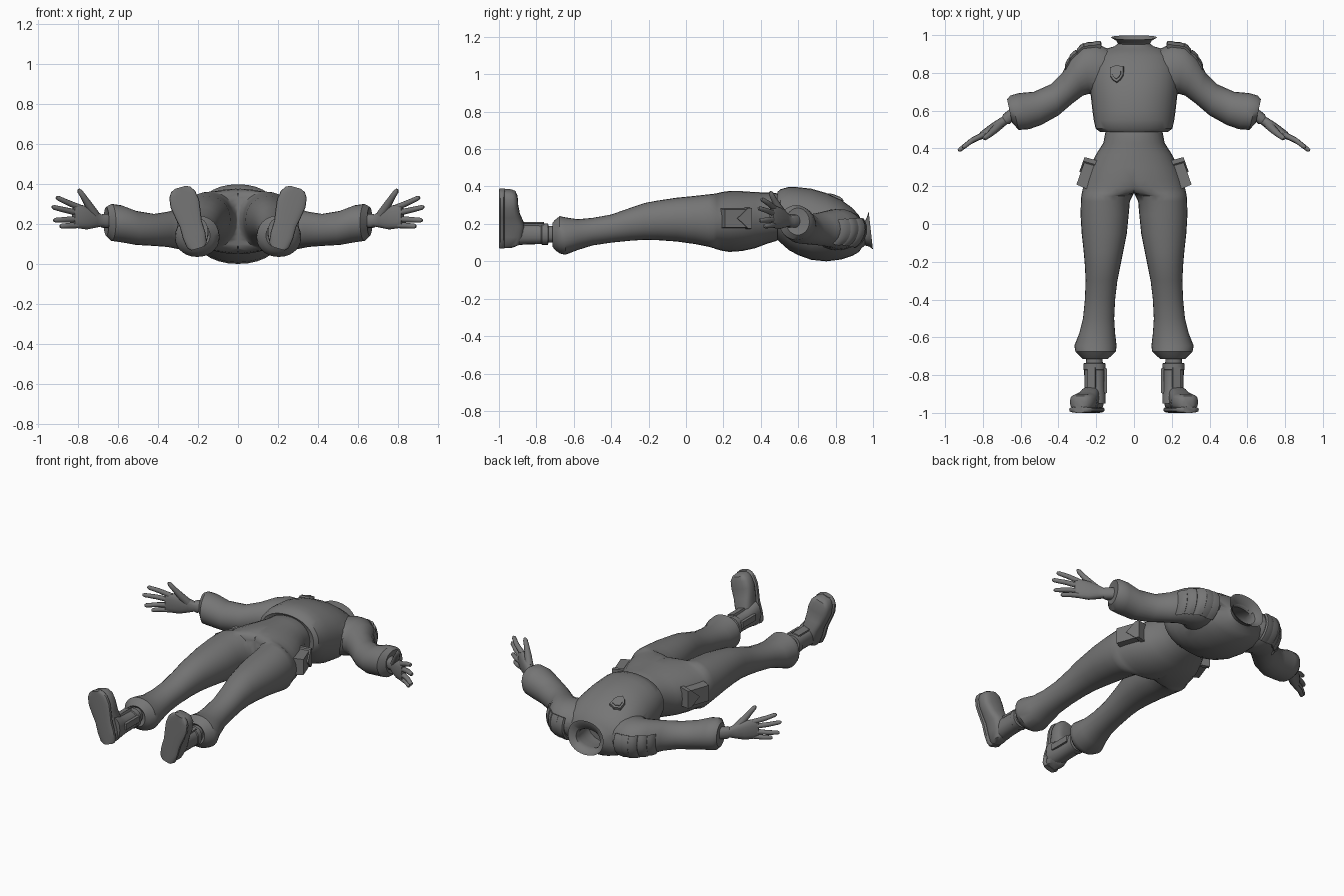
import bpy, bmesh, math
from mathutils import Vector as V, Matrix

cloth = bpy.data.materials.new("dark_cloth")
cloth.diffuse_color = (.18, .18, .18, 1)

def finish(name, bm, mirror=False):
    bmesh.ops.recalc_face_normals(bm, faces=bm.faces[:])
    me = bpy.data.meshes.new(name)
    bm.to_mesh(me)
    bm.free()
    me.materials.append(cloth)
    ob = bpy.data.objects.new(name, me)
    bpy.context.collection.objects.link(ob)
    if mirror:
        m = ob.modifiers.new("Mirror", 'MIRROR')
        m.merge_threshold = 0.0005
    return ob

def ring(c, a, b, n=24, e=2.0):
    """Superellipse ring around c with half axes a and b."""
    c, a, b = V(c), V(a), V(b)
    pts = []
    for i in range(n):
        t = 2 * math.pi * i / n
        co, si = math.cos(t), math.sin(t)
        pts.append(c + a * math.copysign(abs(co) ** (2 / e), co)
                   + b * math.copysign(abs(si) ** (2 / e), si))
    return pts

def loft(name, rings, mirror=True, caps=(True, True), halve=False):
    bm = bmesh.new()
    vs = [[bm.verts.new((max(p.x, 0), p.y, p.z) if halve else p) for p in r] for r in rings]
    n = len(vs[0])
    for r, s in zip(vs, vs[1:]):
        for i in range(n):
            bm.faces.new((r[i], r[(i + 1) % n], s[(i + 1) % n], s[i]))
    if caps[0]:
        bm.faces.new(vs[0])
    if caps[1]:
        bm.faces.new(vs[-1])
    if halve:  # remove the wall on the mirror plane
        wall = [f for f in bm.faces if all(v.co.x < 1e-5 for v in f.verts)]
        bmesh.ops.delete(bm, geom=wall, context='FACES')
    return finish(name, bm, mirror)

def limb(name, pts, radii, n=10):
    """Round tube through pts."""
    pts = [V(p) for p in pts]
    rings = []
    for i, p in enumerate(pts):
        d = (pts[min(i + 1, len(pts) - 1)] - pts[max(i - 1, 0)]).normalized()
        a = d.cross(V((0.55, 0.83, 0))).normalized()
        rings.append(ring(p, a * radii[i], d.cross(a) * radii[i], n))
    return loft(name, rings)

def prism(name, outline, depth, mat, mirror=False):
    bm = bmesh.new()
    lo = [bm.verts.new(mat @ V((x, y, 0))) for x, y in outline]
    hi = [bm.verts.new(mat @ V((x * .93, y * .93, depth))) for x, y in outline]
    n = len(lo)
    bm.faces.new(lo)
    bm.faces.new(hi)
    for i in range(n):
        bm.faces.new((lo[i], lo[(i + 1) % n], hi[(i + 1) % n], hi[i]))
    return finish(name, bm, mirror)

# Jacket body with flared collar and hollow neck: y, half width, z low, z high, tilt
body = [(.50, .14, .13, .35, 0), (.488, .18, .115, .37, 0), (.505, .203, .10, .385, 0),
        (.55, .213, .06, .398, 0), (.60, .22, .033, .396, 0), (.67, .228, .008, .388, 0),
        (.75, .235, 0, .365, 0), (.83, .232, .01, .328, 0), (.89, .205, .03, .285, 0),
        (.925, .16, .05, .245, 0), (.94, .105, .072, .215, 0), (.955, .085, .085, .205, -.05),
        (.972, .095, .078, .23, -.1), (.988, .122, .065, .265, -.11),
        (.986, .112, .073, .255, -.11), (.965, .082, .092, .215, -.1),
        (.94, .08, .095, .2, 0), (.88, .095, .08, .22, 0), (.82, .1, .08, .24, 0)]
jacket = loft("jacket", [ring((0, y, (lo + hi) / 2), (w, 0, 0), (0, t * (hi - lo) / 2, (hi - lo) / 2), 32, 2.15)
                         for y, w, lo, hi, t in body], mirror=False)

# Sleeves: upper outline point, lower outline point, z low, z high
arm = [(.12, .92, .15, .68, .07, .27), (.20, .955, .205, .67, .06, .28),
       (.27, .945, .235, .69, .065, .28), (.335, .885, .27, .68, .075, .275),
       (.38, .80, .33, .635, .085, .26), (.44, .74, .40, .575, .09, .25),
       (.53, .70, .49, .525, .095, .265), (.61, .693, .555, .502, .108, .293),
       (.655, .68, .61, .498, .115, .30), (.672, .66, .645, .535, .14, .285),
       (.66, .625, .645, .565, .175, .255)]

def cross(x1, y1, x2, y2, lo, hi):
    return (V(((x1 + x2) / 2, (y1 + y2) / 2, (lo + hi) / 2)),
            V(((x1 - x2) / 2, (y1 - y2) / 2, 0)), V((0, 0, (hi - lo) / 2)))

sleeve = loft("sleeves", [ring(*cross(*s)) for s in arm])
b = jacket.modifiers.new("Union", 'BOOLEAN')
b.operation, b.object, b.solver = 'UNION', sleeve, 'EXACT'
bpy.context.view_layer.objects.active = jacket
bpy.ops.object.modifier_apply(modifier="Union")
bpy.data.objects.remove(sleeve)

# Ribbed shoulder pads: bands wrapped over the sleeve top
for k in range(5):
    f = 1.0 + k * .6
    i = int(f)
    s = [p + (q - p) * (f - i) for p, q in zip(arm[i], arm[i + 1])]
    along = V([q - p for p, q in zip(arm[i], arm[i + 1])][:2] + [0]).normalized()
    c, a, zz = cross(*s)
    bands = []
    for j in range(9):
        t = math.radians(-55 + j * 10.6)
        out = (a * math.cos(t) + zz * math.sin(t))
        bands.append(ring(c + out, along * .029, out.normalized() * .014, 8, 2.6))
    loft("shoulder_band_%d" % (k + 1), bands)

# Trousers: y, inner x, outer x, z low, z high (one half, mirrored)
leg = [(.52, -.14, .14, .13, .35), (.48, -.153, .153, .108, .365), (.43, -.162, .162, .093, .368),
       (.37, -.2, .2, .07, .37), (.30, -.235, .235, .055, .375), (.23, -.24, .26, .05, .376),
       (.19, -.19, .27, .057, .37), (.165, -.1, .276, .064, .364), (.148, .008, .279, .07, .361),
       (.12, .022, .281, .078, .358),
       (.05, .028, .283, .092, .35), (-.05, .038, .277, .106, .34), (-.15, .058, .266, .113, .325),
       (-.22, .072, .26, .115, .312), (-.30, .088, .256, .11, .285), (-.40, .1, .26, .1, .25),
       (-.50, .105, .27, .085, .232), (-.58, .1, .29, .06, .225), (-.645, .092, .316, .035, .235),
       (-.675, .096, .31, .042, .242), (-.70, .122, .285, .06, .222), (-.715, .14, .27, .08, .205),
       (-.70, .16, .25, .1, .19)]
loft("trousers", [ring(((p + q) / 2, y, (lo + hi) / 2), ((q - p) / 2, 0, 0), (0, 0, (hi - lo) / 2), 28, 2.1)
                  for y, p, q, lo, hi in leg], caps=(False, True), halve=True)

# Hip pockets with envelope flaps
base = Matrix.Translation((.222, .257, .23)) @ Matrix.Rotation(.34, 4, 'Z') @ Matrix(
    ((0, 0, 1, 0), (1, 0, 0, 0), (0, 1, 0, 0), (0, 0, 0, 1)))
prism("hip_pocket", [(-.078, -.052), (.078, -.052), (.078, .052), (-.078, .052)], .062, base, True)
prism("pocket_flap", [(.084, -.058), (.084, .058), (.06, .058), (-.005, 0), (.06, -.058)], .07, base, True)

# Chest shield badge, plain
shield = [(-.038, .04), (-.02, .043), (0, .052), (.02, .043), (.038, .04), (.037, -.01), (.022, -.036),
          (0, -.053), (-.022, -.036), (-.037, -.01)]
m = Matrix.Translation((-.088, .79, .325)) @ Matrix.Rotation(-.4, 4, 'X') @ Matrix.Rotation(-.2, 4, 'Y')
prism("badge", shield, .022, m)
prism("badge_centre", [(x * .68, y * .68) for x, y in shield], .027, m)

# Hands: wrist and palm, then fingers and thumb
nrm = V((.55, .83, 0))
palm = [(.635, .588, .03, .18, .25), (.675, .556, .031, .18, .25), (.685, .548, .024, .187, .247),
        (.715, .527, .026, .18, .268), (.755, .5, .026, .172, .288), (.80, .471, .021, .178, .3),
        (.822, .457, .014, .185, .295)]
loft("hands", [ring((x, y, (lo + hi) / 2), nrm * r, (0, 0, (hi - lo) / 2), 16, 2.4)
               for x, y, r, lo, hi in palm])
tips = [(.89, .418, .188, .194), (.922, .394, .218, .224), (.93, .388, .285, .255), (.908, .404, .333, .285)]
for k, (x, y, z, z0) in enumerate(tips):
    p, q = V((.80, .471, z0)), V((x, y, z))
    pts = [p, p.lerp(q, .5) + nrm * .006, p.lerp(q, .92), q]
    limb("finger_%d" % (k + 1), pts, [.0155, .014, .012, .006])
limb("thumb", [(.715, .522, .245), (.745, .492, .292), (.772, .468, .335), (.79, .455, .362), (.796, .451, .373)],
     [.024, .02, .015, .013, .006])

# Boots: shaft, cuff band, foot, sole
shaft = [(-.69, .17, .25, .1, .19), (-.735, .165, .255, .1, .19), (-.738, .15, .268, .088, .203),
         (-.77, .15, .268, .088, .203), (-.774, .155, .264, .092, .198), (-.86, .155, .262, .09, .2),
         (-.91, .15, .265, .085, .22), (-.95, .15, .265, .085, .23)]
loft("boot_shaft", [ring(((p + q) / 2, y, (lo + hi) / 2), ((q - p) / 2, 0, 0), (0, 0, (hi - lo) / 2), 20, 2.4)
                    for y, p, q, lo, hi in shaft])
u, w = V((.28, 0, .96)), V((.96, 0, -.28))
foot = [(.004, .03, -.92), (.02, .047, -.89), (.07, .054, -.865), (.13, .053, -.865), (.18, .062, -.887),
        (.235, .07, -.897), (.28, .063, -.9), (.305, .046, -.91), (.316, .025, -.93)]

def foot_ring(s, hw, top, bottom):
    return ring(V((.2, (top + bottom) / 2, .076)) + u * s, w * hw, (0, (top - bottom) / 2, 0), 20, 3)

loft("boot_foot", [foot_ring(s, h, t, -.985) for s, h, t in foot])
loft("boot_sole", [foot_ring(s * 1.02 - .003, h + .004, -.967, -1) for s, h, t in foot])
# Lace panel and side strap
prism("boot_tongue", [(-.022, -.085), (.022, -.085), (.022, .085), (-.022, .085)], .022,
      Matrix.Translation((.22, -.84, .185)) @ Matrix.Rotation(.25, 4, 'Y'), True)
prism("boot_strap", [(-.02, -.07), (.02, -.07), (.02, .07), (-.02, .07)], .016,
      Matrix.Translation((.16, -.83, .16)) @ Matrix.Rotation(-math.pi / 2, 4, 'Y'), True)

# Smooth shading with crisp seams
bpy.ops.object.select_all(action='SELECT')
bpy.context.view_layer.objects.active = jacket
bpy.ops.object.shade_smooth_by_angle(angle=math.radians(38))
